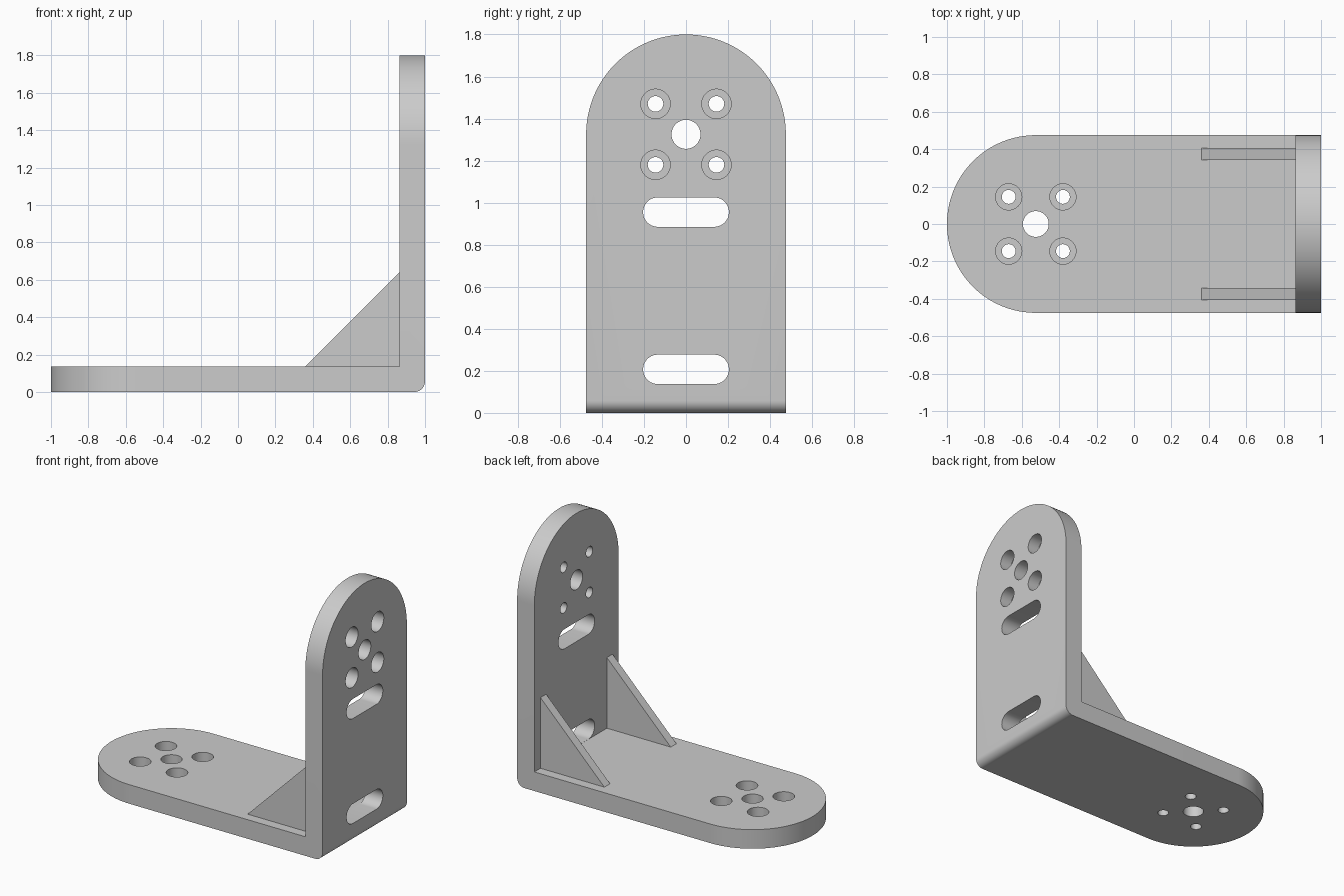
import bpy, bmesh
from math import cos, sin, pi, radians

if "Cube" in bpy.data.objects:
    bpy.data.objects.remove(bpy.data.objects["Cube"])

T = 0.136            # plate thickness
R = 0.475            # half width and end radius
HEIGHT = 1.8
PITCH = 0.145        # bolt offset from the centre hole
INNER = 1 - T        # inner face of the upright

grey = bpy.data.materials.new("plain grey")
grey.use_nodes = True
colour = (0.6, 0.6, 0.6, 1)
grey.diffuse_color = colour
grey.node_tree.nodes["Principled BSDF"].inputs["Base Color"].default_value = colour


# Mappings from profile (u, v) and depth w to model space
def flat(u, v, w): return (u, v, w)
def upright(u, v, w): return (w, v, u)
def side(u, v, w): return (u, w, v)


def arc(cu, cv, r, start, end, n):
    steps = [radians(start + (end - start) * i / n) for i in range(n + 1)]
    return [(cu + r * cos(a), cv + r * sin(a)) for a in steps]


def circle(cu, cv, r):
    return arc(cu, cv, r, 0, 360, 48)[:-1]


def prism(name, profile, low, high, place, round_edge=None):
    """Extrude a profile between two depths, optionally rounding one edge."""
    bm = bmesh.new()
    ends = [[bm.verts.new(place(u, v, w)) for u, v in profile] for w in (low, high)]
    for ring in ends:
        bm.faces.new(ring)
    n = len(profile)
    for i in range(n):
        j = (i + 1) % n
        bm.faces.new((ends[0][i], ends[0][j], ends[1][j], ends[1][i]))
    bmesh.ops.recalc_face_normals(bm, faces=bm.faces)
    if round_edge:
        edges = [e for e in bm.edges if all(round_edge(v.co) for v in e.verts)]
        bmesh.ops.bevel(bm, geom=edges, offset=0.058, segments=10,
                        profile=0.5, affect='EDGES')
    mesh = bpy.data.meshes.new(name)
    bm.to_mesh(mesh)
    bm.free()
    mesh.materials.append(grey)
    obj = bpy.data.objects.new(name, mesh)
    bpy.context.collection.objects.link(obj)
    return obj


def combine(target, tool, operation):
    mod = target.modifiers.new(operation.lower(), 'BOOLEAN')
    mod.operation, mod.solver, mod.object = operation, 'EXACT', tool
    bpy.context.view_layer.objects.active = target
    bpy.ops.object.modifier_apply(modifier=mod.name)
    bpy.data.objects.remove(tool)


def cut(profile, low, high, place):
    cutter = prism("cutter", profile, low, high, place)
    cutter.hide_render = True
    combine(bracket, cutter, 'DIFFERENCE')


# Two round-ended plates joined into an L, with a rounded outer corner
bracket = prism("bracket", arc(HEIGHT - R, 0, R, -90, 90, 64) + [(0, R), (0, -R)],
                INNER, 1, upright,
                lambda p: p.x > 0.99 and p.z < 0.01)
base = prism("base", arc(R - 1, 0, R, 90, 270, 64) + [(0.9, -R), (0.9, R)], 0, T, flat)
combine(bracket, base, 'UNION')

# Centre hole and four counterbored bolt holes in each plate
for centre, start, place in ((R - 1, 0, flat), (HEIGHT - R, INNER, upright)):
    low, high = start - 0.05, start + T + 0.05
    cut(circle(centre, 0, 0.069), low, high, place)
    for du in (-PITCH, PITCH):
        for dv in (-PITCH, PITCH):
            cut(circle(centre + du, dv, 0.037), low, high, place)
            cut(circle(centre + du, dv, 0.07), start + T - 0.09, high, place)

# Two horizontal slots through the upright
for z in (0.207, 0.955):
    slot = arc(z, 0.134, 0.07, 0, 180, 24) + arc(z, -0.134, 0.07, 180, 360, 24)
    cut(slot, INNER - 0.05, 1.05, upright)

bpy.ops.object.select_all(action='DESELECT')
bracket.select_set(True)
bpy.context.view_layer.objects.active = bracket
bpy.ops.object.shade_smooth_by_angle(angle=radians(30))

# Triangular gussets in the inner corner
for name, y in (("left_gusset", 0.342), ("right_gusset", -0.406)):
    prism(name, [(0.36, T), (INNER, T), (INNER, 0.64)], y, y + 0.064, side)
